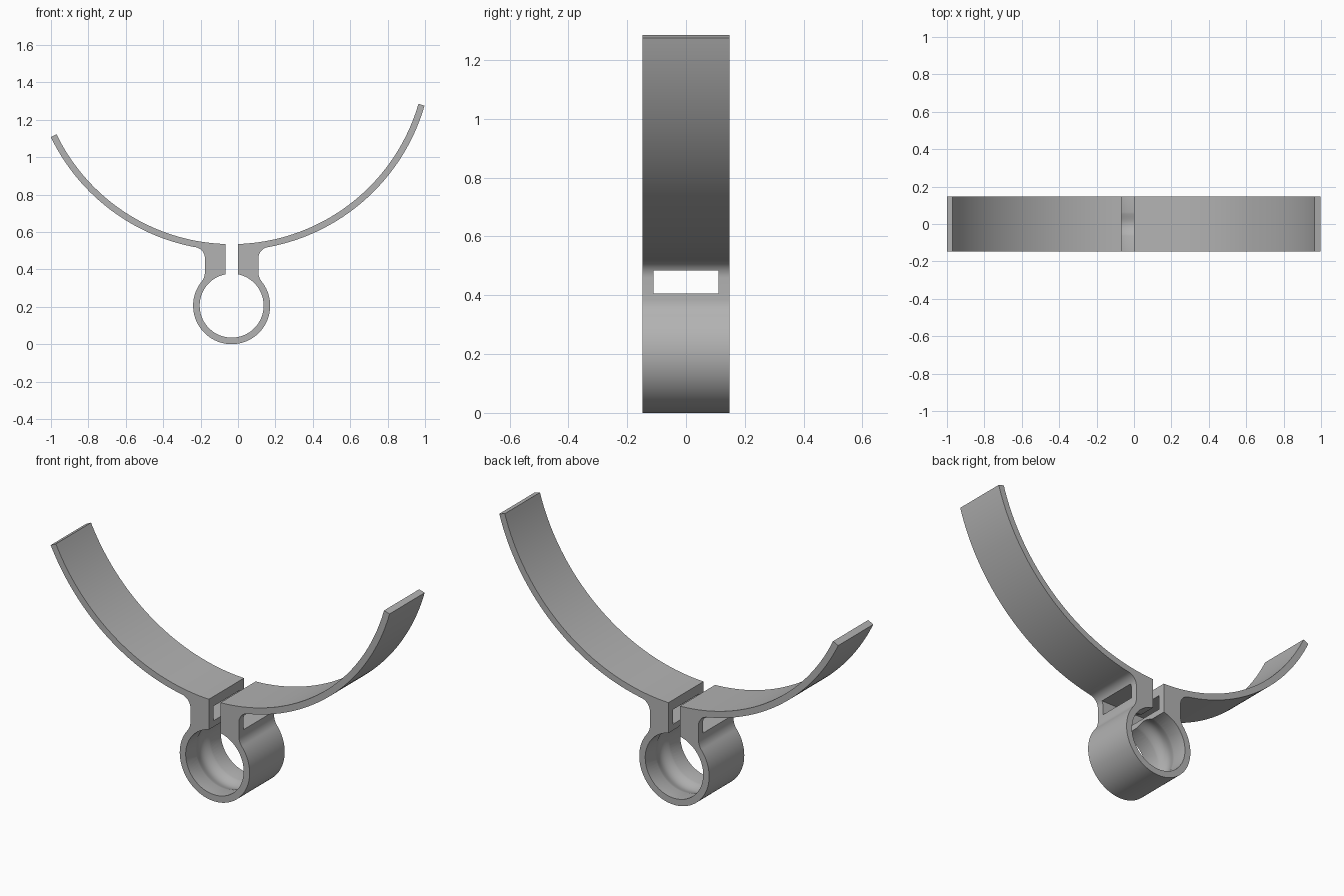
import bpy, bmesh
from math import sin, cos, asin, atan2, hypot, sqrt, pi, radians

cube = bpy.data.objects.get("Cube")
if cube:
    bpy.data.objects.remove(cube, do_unlink=True)

CX = -0.034                           # symmetry line of the clamp
WIDTH = 0.148                         # half depth along y
RING_Z, RING_OUT, RING_IN = 0.206, 0.206, 0.171
ARC_Z, ARC_OUT, ARC_IN = 1.575, 1.074, 1.04
GAP, NECK = 0.034, 0.143              # half widths
TOP_FILLET, LOW_FILLET = 0.06, 0.08


def arc(cx, cz, r, a, b, n):
    return [(cx + r * cos(a + (b - a) * i / n), cz + r * sin(a + (b - a) * i / n))
            for i in range(n + 1)]


def half_outline(tip):
    """Outer outline from the top of the gap, round the arm tip, down to the ring base."""
    tx = NECK + TOP_FILLET
    tz = ARC_Z - sqrt((ARC_OUT + TOP_FILLET) ** 2 - tx ** 2)
    top = atan2(ARC_Z - tz, -tx)
    lx = NECK + LOW_FILLET
    lz = RING_Z + sqrt((RING_OUT + LOW_FILLET) ** 2 - lx ** 2)
    low = atan2(lz - RING_Z, lx)
    pts = arc(0, ARC_Z, ARC_IN, -pi / 2 + asin(GAP / ARC_IN), -tip, 48)
    pts += arc(0, ARC_Z, ARC_OUT, -tip, top - pi, 48)
    pts += arc(tx, tz, TOP_FILLET, top, pi, 12)[1:]
    pts += arc(lx, lz, LOW_FILLET, pi, pi + low, 12)
    pts += arc(0, RING_Z, RING_OUT, low, -pi / 2, 40)[1:]
    return pts


def make_object(name, bm):
    bmesh.ops.recalc_face_normals(bm, faces=bm.faces)
    mesh = bpy.data.meshes.new(name)
    bm.to_mesh(mesh)
    bm.free()
    obj = bpy.data.objects.new(name, mesh)
    bpy.context.collection.objects.link(obj)
    return obj


# Clamp body: one closed profile extruded along y
right = half_outline(radians(16.2))
left = [(-x, z) for x, z in half_outline(radians(25.8))]
start = asin(GAP / RING_IN)
bore = arc(0, RING_Z, RING_IN, pi / 2 + start, 2.5 * pi - start, 72)
outline = right + left[::-1][1:] + bore
bm = bmesh.new()
face = bm.faces.new([bm.verts.new((CX + x, -WIDTH, z)) for x, z in outline])
extruded = bmesh.ops.extrude_face_region(bm, geom=[face])["geom"]
bmesh.ops.translate(bm, vec=(0, 2 * WIDTH, 0),
                    verts=[v for v in extruded if isinstance(v, bmesh.types.BMVert)])
clamp = make_object("strap_clamp", bm)

# Strap slot through both necks
bm = bmesh.new()
bmesh.ops.create_cube(bm, size=1)
for v in bm.verts:
    v.co = (CX + v.co.x * 0.6, v.co.y * 0.22, 0.445 + v.co.z * 0.078)
slot = make_object("slot_cutter", bm)

# Rounded groove inside the bore
bm = bmesh.new()
rows = []
for i in range(13):
    t = -1 + i / 6
    r = RING_IN - 0.002 + 0.018 * cos(t * pi / 2) ** 2
    rows.append([bm.verts.new((CX + x, t * 0.08, z))
                 for x, z in arc(0, RING_Z, r, 0, 2 * pi, 72)[:-1]])
for a, b in zip(rows, rows[1:]):
    for j in range(72):
        k = (j + 1) % 72
        bm.faces.new((a[j], a[k], b[k], b[j]))
bm.faces.new(rows[0])
bm.faces.new(rows[-1])
groove = make_object("groove_cutter", bm)

# Cut, then shade
bpy.ops.object.select_all(action="DESELECT")
bpy.context.view_layer.objects.active = clamp
clamp.select_set(True)
for cutter in (slot, groove):
    cutter.hide_render = True
    mod = clamp.modifiers.new(cutter.name, "BOOLEAN")
    mod.operation, mod.solver, mod.object = "DIFFERENCE", "EXACT", cutter
    bpy.ops.object.modifier_apply(modifier=mod.name)
    bpy.data.objects.remove(cutter, do_unlink=True)
bpy.ops.object.shade_smooth_by_angle(angle=radians(30))

# Plain grey finish
grey = bpy.data.materials.new("plain_grey")
grey.use_nodes = True
colour = (0.45, 0.45, 0.45, 1)
grey.diffuse_color = colour
grey.node_tree.nodes["Principled BSDF"].inputs["Base Color"].default_value = colour
clamp.data.materials.clear()
clamp.data.materials.append(grey)
